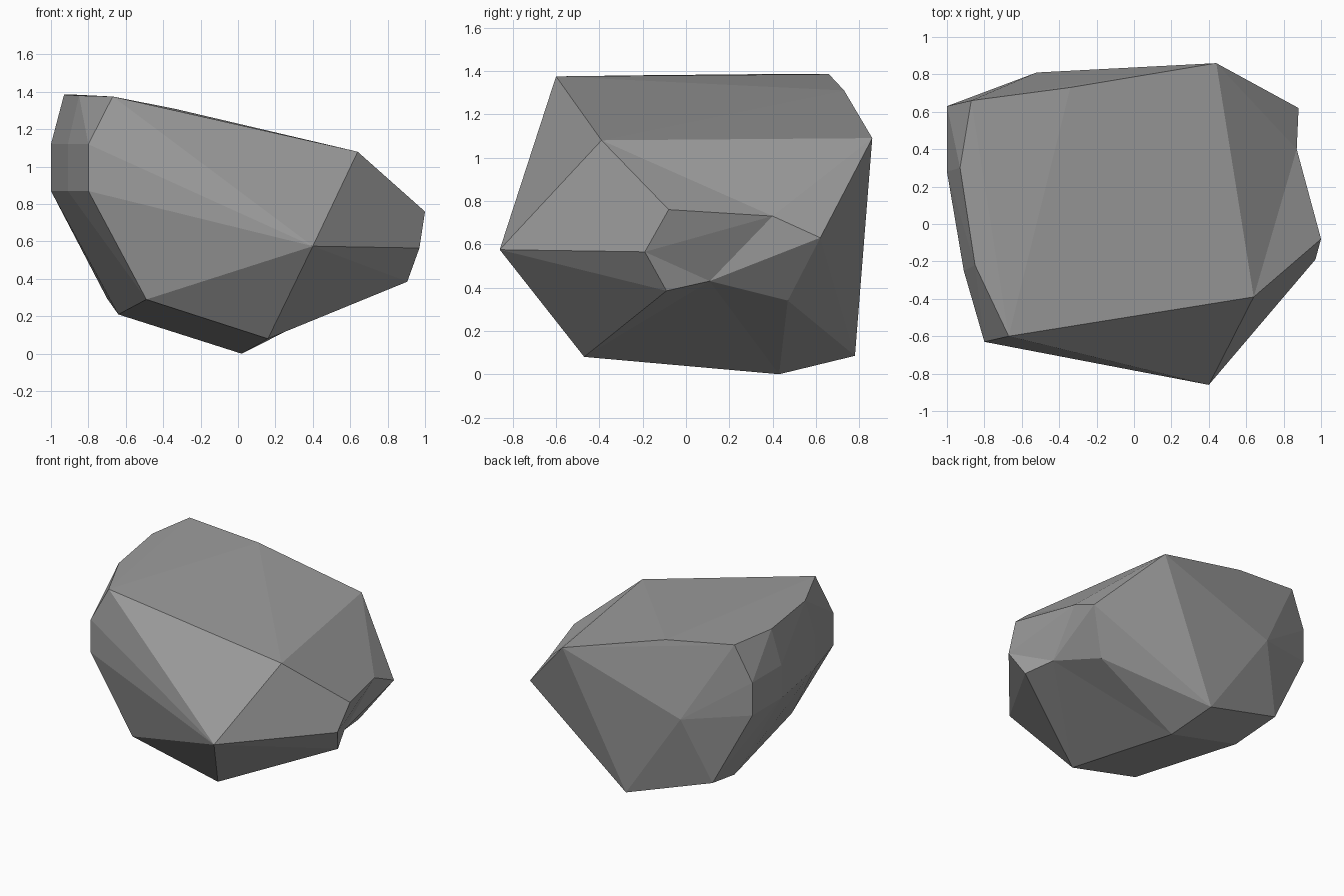
import bpy
import bmesh
import math
from mathutils import Vector

# Remove the default object only
default = bpy.data.objects.get("Cube")
if default:
    bpy.data.objects.remove(default, do_unlink=True)


def make_material(name, rgb):
    """One flat colour, shown in the viewport and in renders."""
    colour = (*rgb, 1.0)
    mat = bpy.data.materials.new(name)
    mat.use_nodes = True
    mat.diffuse_color = colour
    shader = mat.node_tree.nodes["Principled BSDF"]
    shader.inputs["Base Color"].default_value = colour
    shader.inputs["Roughness"].default_value = 0.9
    return mat


# Sloping crown: high along the left edge, falling towards the right
crown = [
    (-.67, -.6, 1.375), (-.85, -.22, 1.38), (-.93, .3, 1.385), (-.87, .66, 1.385),
    (-.34, .73, 1.31), (.44, .86, 1.09), (.64, -.39, 1.08),
]

# Steep band down the left side: the same outline at two heights
band_outline = [(-.8, -.63), (-.91, -.25), (-1, .28), (-1, .63)]
band = [(x, y, z) for z in (1.12, .87) for x, y in band_outline]

# Bulging corners of the front and the back
front_and_back = [
    (-.32, -.62, .765), (.4, -.86, .575),
    (.19, .82, .6), (-.52, .81, .78),
]

# Rim of the broken right side
right_rim = [
    (1, -.08, .76), (.97, -.19, .565), (.905, -.09, .385),
    (.69, .47, .34), (.88, .62, .63), (.945, .1, .73),
]

# Narrow underside
base = [
    (.16, -.47, .08), (.11, -.09, .08), (.02, .43, 0), (-.04, .78, .085),
    (-.7, .68, .295), (-.64, .33, .21), (-.56, -.2, .285), (-.49, -.57, .29),
]

# Chips in the right rim: final position and the outward push used for the hull
chips = [
    (Vector((.87, .4, .73)), Vector((.08, 0, .05))),
    (Vector((.82, .11, .43)), Vector((.06, 0, -.08))),
]


def build_rock(name, points, chips, material):
    """Wrap the corners in flat facets, then knock the chipped corners inwards."""
    bm = bmesh.new()
    for point in points:
        bm.verts.new(point)
    chipped = [(bm.verts.new(end + push), end) for end, push in chips]
    bmesh.ops.convex_hull(bm, input=bm.verts[:], use_existing_faces=False)

    # Move the chipped corners to their final places
    for vert, end in chipped:
        vert.co = end

    # Drop corners swallowed by the hull and merge nearly level facets
    loose = [v for v in bm.verts if not v.link_faces]
    bmesh.ops.delete(bm, geom=loose, context='VERTS')
    bmesh.ops.dissolve_limit(bm, angle_limit=math.radians(1.5),
                             verts=bm.verts[:], edges=bm.edges[:])
    bmesh.ops.recalc_face_normals(bm, faces=bm.faces[:])
    for face in bm.faces:
        face.smooth = False

    mesh = bpy.data.meshes.new(name)
    bm.to_mesh(mesh)
    bm.free()
    mesh.materials.append(material)
    obj = bpy.data.objects.new(name, mesh)
    bpy.context.collection.objects.link(obj)
    return obj


stone_grey = make_material("stone_grey", (.33, .33, .33))
build_rock("rock", crown + band + front_and_back + right_rim + base, chips, stone_grey)
